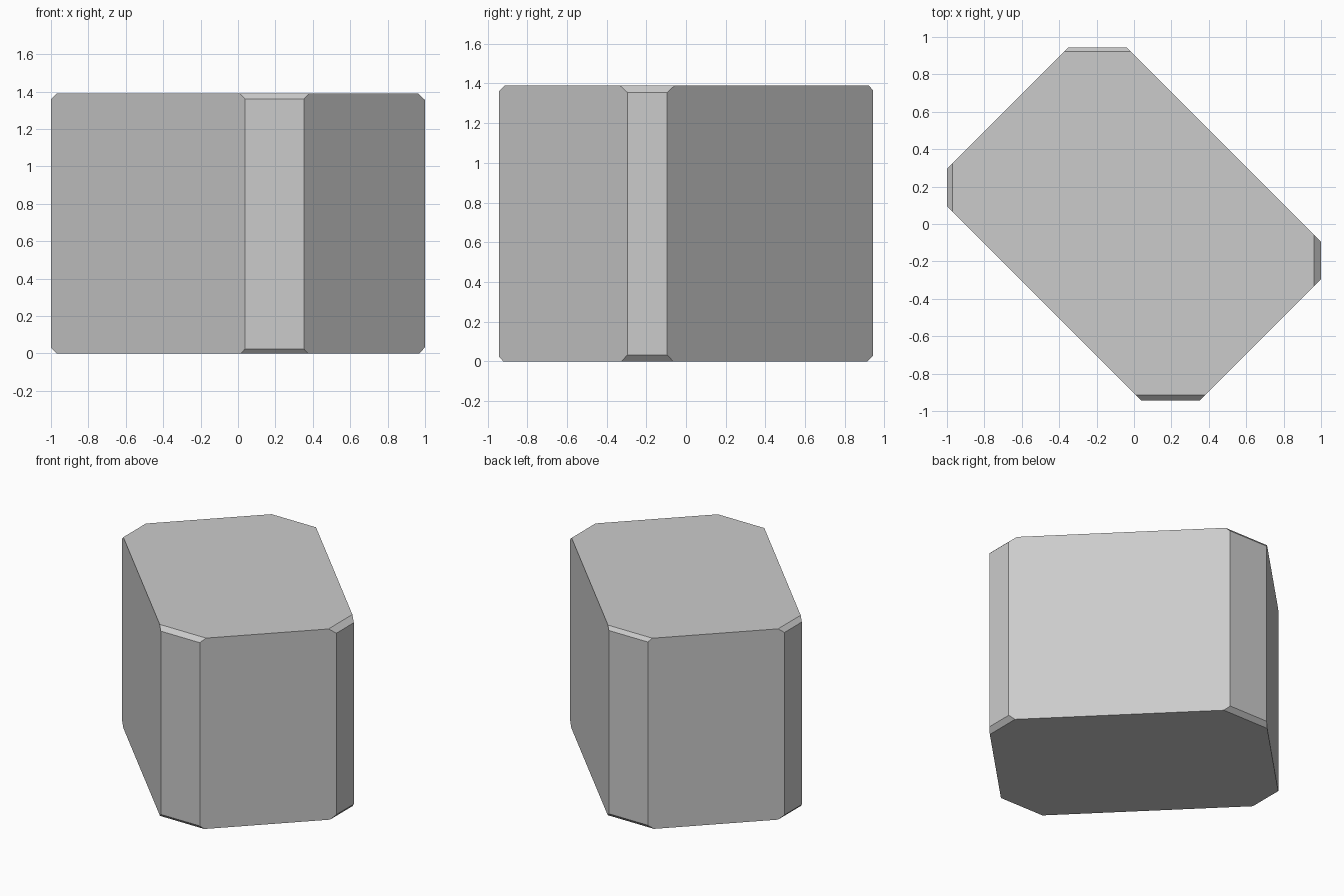
import bpy, bmesh
from mathutils import Vector

if "Cube" in bpy.data.objects:
    bpy.data.objects.remove(bpy.data.objects["Cube"])

HEIGHT = 1.39
HALF_WIDTH = 0.905   # limit of |x + y|
HALF_LENGTH = 1.295  # limit of |x - y|


def cut(bm, point, normal):
    """Slice off everything beyond a plane and cap the opening."""
    res = bmesh.ops.bisect_plane(
        bm, geom=bm.verts[:] + bm.edges[:] + bm.faces[:], dist=1e-5,
        plane_co=point, plane_no=Vector(normal).normalized(), clear_outer=True)
    edges = [e for e in res["geom_cut"] if isinstance(e, bmesh.types.BMEdge)]
    bmesh.ops.edgeloop_fill(bm, edges=edges)


# Block turned 45 degrees to the axes
bm = bmesh.new()
bmesh.ops.create_cube(bm, size=1)
for v in bm.verts:
    a, b = 2 * v.co.x * HALF_WIDTH, 2 * v.co.y * HALF_LENGTH
    v.co = ((a + b) / 2, (a - b) / 2, (v.co.z + 0.5) * HEIGHT)

# Chamfered upright corners: direction, reach, top (inset, drop), bottom (inset, rise)
corners = [
    ((1, 0, 0), 1.0, (0.038, 0.035), (0.03, 0.033)),
    ((-1, 0, 0), 1.0, (0.03, 0.03), (0.03, 0.03)),
    ((0, 1, 0), 0.943, (0.022, 0.025), (0.03, 0.03)),
    ((0, -1, 0), 0.943, (0.03, 0.03), (0.022, 0.025)),
]
for direction, reach, top, bottom in corners:
    d = Vector(direction)
    cut(bm, d * reach, d)
    # Small sloped facets at both ends of each chamfer
    for (inset, rise), z, up in ((top, HEIGHT, 1), (bottom, 0, -1)):
        cut(bm, d * (reach - inset) + Vector((0, 0, z)), d * rise + Vector((0, 0, up * inset)))

bmesh.ops.recalc_face_normals(bm, faces=bm.faces[:])
mesh = bpy.data.meshes.new("chamfered_block")
bm.to_mesh(mesh)
bm.free()
bpy.context.collection.objects.link(bpy.data.objects.new("chamfered_block", mesh))
